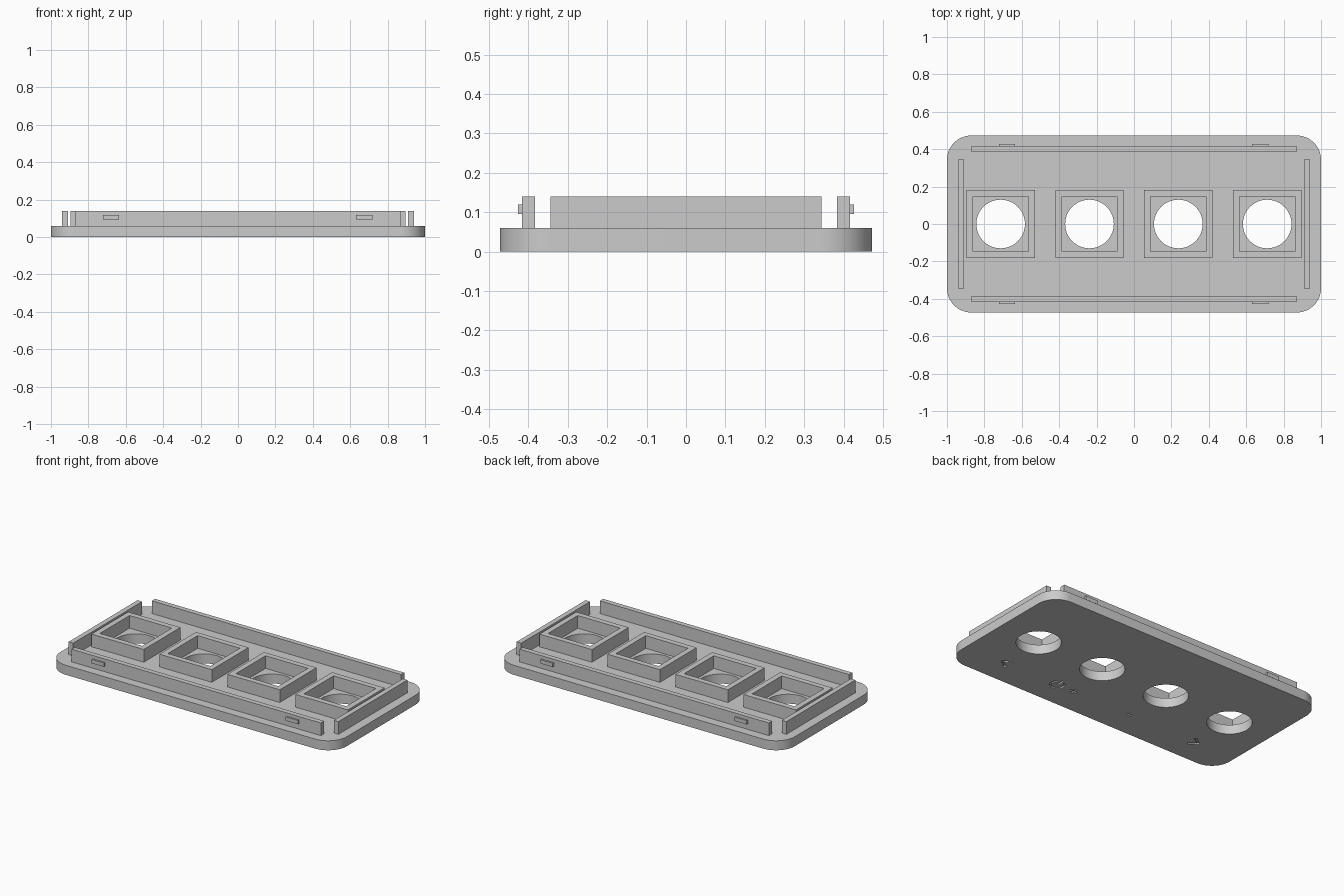
import bpy, bmesh
from math import sin, cos, pi
from mathutils import Vector

cube = bpy.data.objects.get("Cube")
if cube:
    bpy.data.objects.remove(cube, do_unlink=True)

grey = bpy.data.materials.new("plain_grey")
grey.use_nodes = True
grey.diffuse_color = (0.6, 0.6, 0.6, 1)
grey.node_tree.nodes["Principled BSDF"].inputs["Base Color"].default_value = (0.6, 0.6, 0.6, 1)

BASE_TOP, TOP = 0.06, 0.14
HOLE_X = [-0.713 + 0.475 * i for i in range(4)]


def finish(bm, name):
    bmesh.ops.recalc_face_normals(bm, faces=bm.faces)
    mesh = bpy.data.meshes.new(name)
    bm.to_mesh(mesh)
    bm.free()
    mesh.materials.append(grey)
    obj = bpy.data.objects.new(name, mesh)
    bpy.context.collection.objects.link(obj)
    return obj


def prism(bm, points, z0, z1):
    """Extrude a flat outline from z0 up to z1."""
    face = bm.faces.new([bm.verts.new((x, y, z0)) for x, y in points])
    made = bmesh.ops.extrude_face_region(bm, geom=[face], use_keep_orig=True)["geom"]
    verts = [v for v in made if isinstance(v, bmesh.types.BMVert)]
    bmesh.ops.translate(bm, verts=verts, vec=(0, 0, z1 - z0))


def rect(x0, x1, y0, y1):
    return [(x0, y0), (x1, y0), (x1, y1), (x0, y1)]


def box(name, x0, x1, y0, y1, z0, z1):
    bm = bmesh.new()
    prism(bm, rect(x0, x1, y0, y1), z0, z1)
    return finish(bm, name)


def arc(cx, cy, r, start, end, n):
    steps = [start + (end - start) * i / n for i in range(n + 1)]
    return [(cx + r * cos(a), cy + r * sin(a)) for a in steps]


# Base plate with rounded corners
outline = []
for k, (sx, sy) in enumerate([(1, 1), (-1, 1), (-1, -1), (1, -1)]):
    outline += arc(sx * 0.87, sy * 0.343, 0.13, k * pi / 2, (k + 1) * pi / 2, 12)
bm = bmesh.new()
prism(bm, outline, 0, BASE_TOP)
plate = finish(bm, "base_plate")

# Cutter: round holes and shallow control marks under the plate
bm = bmesh.new()
for x in HOLE_X:
    prism(bm, arc(x, 0, 0.13, 0, 2 * pi, 48)[:-1], -0.1, 0.2)

MARK_Y, DEPTH, W = -0.3, 0.01, 0.006
for x, s in ((HOLE_X[3], 1), (HOLE_X[0], -1)):          # chevrons
    tip, back = x + s * 0.03, x - s * 0.025
    prism(bm, [(tip, MARK_Y), (back, MARK_Y + 0.04), (back - s * 0.012, MARK_Y + 0.03),
               (tip - s * 0.02, MARK_Y), (back - s * 0.012, MARK_Y - 0.03),
               (back, MARK_Y - 0.04)], -0.02, DEPTH)
px, r = 0.2, 0.027                                      # plus mark
prism(bm, [(px + u, MARK_Y + v) for u, v in (
    (W, W), (W, r), (-W, r), (-W, W), (-r, W), (-r, -W),
    (-W, -W), (-W, -r), (W, -r), (W, -W), (r, -W), (r, W))], -0.02, DEPTH)
mx = HOLE_X[1] + 0.025                                  # minus mark
prism(bm, rect(mx - 0.02, mx + 0.02, MARK_Y - W, MARK_Y + W), -0.02, DEPTH)
ox = 0.32                                               # open ring with bar
prism(bm, arc(ox, MARK_Y, 0.045, pi * 0.7, pi * 2.3, 24)
      + arc(ox, MARK_Y, 0.034, pi * 2.3, pi * 0.7, 24), -0.02, DEPTH)
prism(bm, rect(ox - W, ox + W, MARK_Y, MARK_Y + 0.05), -0.02, DEPTH)
cutter = finish(bm, "plate_cutter")
cutter.hide_render = True

cut = plate.modifiers.new("openings", "BOOLEAN")
cut.operation = "DIFFERENCE"
cut.solver = "EXACT"
cut.object = cutter
bpy.ops.object.select_all(action="DESELECT")
bpy.context.view_layer.objects.active = plate
plate.select_set(True)
bpy.ops.object.modifier_apply(modifier=cut.name)
bpy.data.objects.remove(cutter, do_unlink=True)
bpy.ops.object.shade_smooth_by_angle(angle=pi / 6)

# Square socket frames around each hole, open at top and bottom
for i, x in enumerate(HOLE_X):
    bm = bmesh.new()
    loops = []
    for half, z in ((0.183, BASE_TOP), (0.183, TOP), (0.148, TOP), (0.148, BASE_TOP)):
        loops.append([bm.verts.new((x + u, v, z)) for u, v in rect(-half, half, -half, half)])
    for a, b in zip(loops, loops[1:]):
        for k in range(4):
            n = (k + 1) % 4
            bm.faces.new((a[k], a[n], b[n], b[k]))
    # Orientation needs a closed shell, so close the underside of the walls too
    a, b = loops[3], loops[0]
    for k in range(4):
        n = (k + 1) % 4
        bm.faces.new((a[k], a[n], b[n], b[k]))
    finish(bm, f"socket_frame_{i + 1}")

# Long rails with snap tabs, front and back
for side, s in (("front", -1), ("back", 1)):
    y0, y1 = sorted((s * 0.384, s * 0.416))
    box(f"{side}_rail", -0.87, 0.87, y0, y1, BASE_TOP, TOP)
    t0, t1 = sorted((s * 0.416, s * 0.427))
    for end, x in (("right", -0.68), ("left", 0.675)):
        box(f"{side}_{end}_snap_tab", x - 0.043, x + 0.043, t0, t1, 0.095, 0.119)

# Short end rails
for side, s in (("right", -1), ("left", 1)):
    x0, x1 = sorted((s * 0.91, s * 0.942))
    box(f"{side}_end_rail", x0, x1, -0.344, 0.344, BASE_TOP, TOP)
